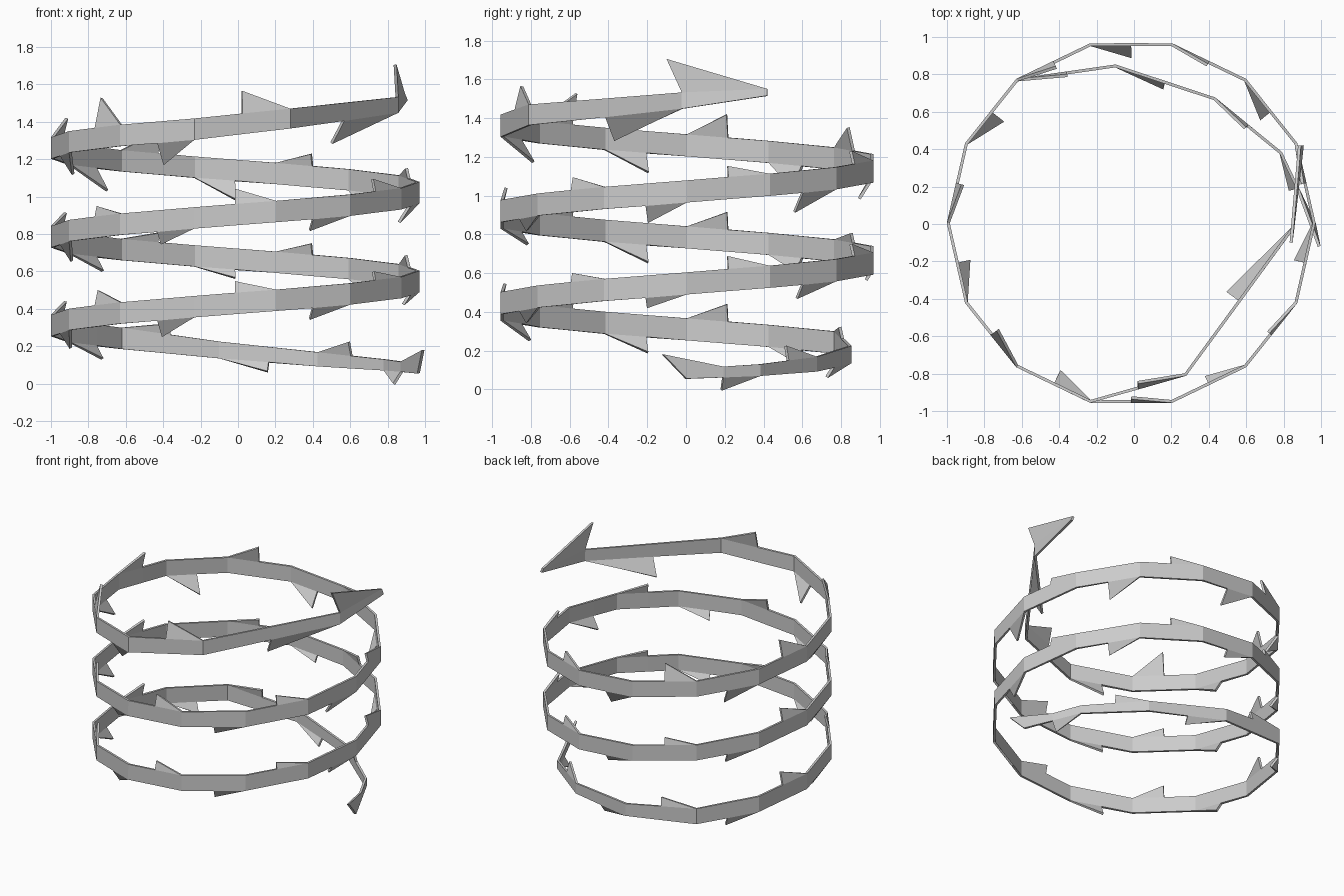
import bpy, bmesh
from math import cos, sin, pi
from mathutils import Vector

if "Cube" in bpy.data.objects:
    bpy.data.objects.remove(bpy.data.objects["Cube"])

CX, CY, R, SIDES = -0.015, 0.005, 0.978, 14
UP = Vector((0, 0, 1))

# Path stations: (x, y, z centre, half width); tapered start, regular coil, straight end
path = [(.965, 0, .08, .025), (.785, .38, .10, .03), (.43, .67, .13, .038), (-.10, .845, .18, .045)]
for k in range(5, 39):
    a = 2 * pi * k / SIDES
    path.append((CX + R * cos(a), CY + R * sin(a), .31 + (k - 7) * .0339, .057))
path += [(.275, -.805, 1.417, .053), (.85, -.02, 1.49, .042)]

# Thorn length for each segment; they point down and up alternately
thorns = [.065, .075, .05, .06,
          .07, .09, .08, .08, .085, .06, .06, .045, .05, .065, .07, .06, .045, .05,
          .075, .09, .09, .055, .065, .08, .06, .065, .085, .055, .10, .065, .10, .12,
          .12, .12, .10, .16, .115, .12, .12]

bm = bmesh.new()


def face(*pts):
    bm.faces.new([bm.verts.new(p) for p in pts])


def station(s):
    c = Vector(s[:3])
    return c - UP * s[3], c + UP * s[3]


# Ribbon segments, each with one thorn rising from its middle
for i, h in enumerate(thorns):
    b0, t0 = station(path[i])
    b1, t1 = station(path[i + 1])
    bmid, tmid = (b0 + b1) / 2, (t0 + t1) / 2
    inward = Vector((-bmid.x, -bmid.y, 0)).normalized()
    if i == 0:
        t0 = Vector((.99, -.12, .18))   # pointed start
    face(b0, bmid, tmid, t0)
    face(bmid, b1, t1, tmid)
    if i % 2:
        tip = tmid + UP * h + inward * h * .25
        face(tmid, t1, tip)
    else:
        tip = bmid - UP * h + inward * h * .65
        face(bmid, tip, b1)

# Barbed end
b0, t0 = station(path[-1])
e0, e1 = Vector((.9, .42, 1.515)), Vector((.885, .42, 1.55))
face(b0, e0, e1, t0)
face(t0, e1, Vector((.84, -.1, 1.705)))

bmesh.ops.remove_doubles(bm, verts=bm.verts, dist=.0005)
bmesh.ops.recalc_face_normals(bm, faces=bm.faces)
me = bpy.data.meshes.new("thorny_coil")
bm.to_mesh(me)
bm.free()
ob = bpy.data.objects.new("thorny_coil", me)
bpy.context.collection.objects.link(ob)

# Sheet thickness
sol = ob.modifiers.new("thickness", 'SOLIDIFY')
sol.thickness = .016
sol.offset = 0
